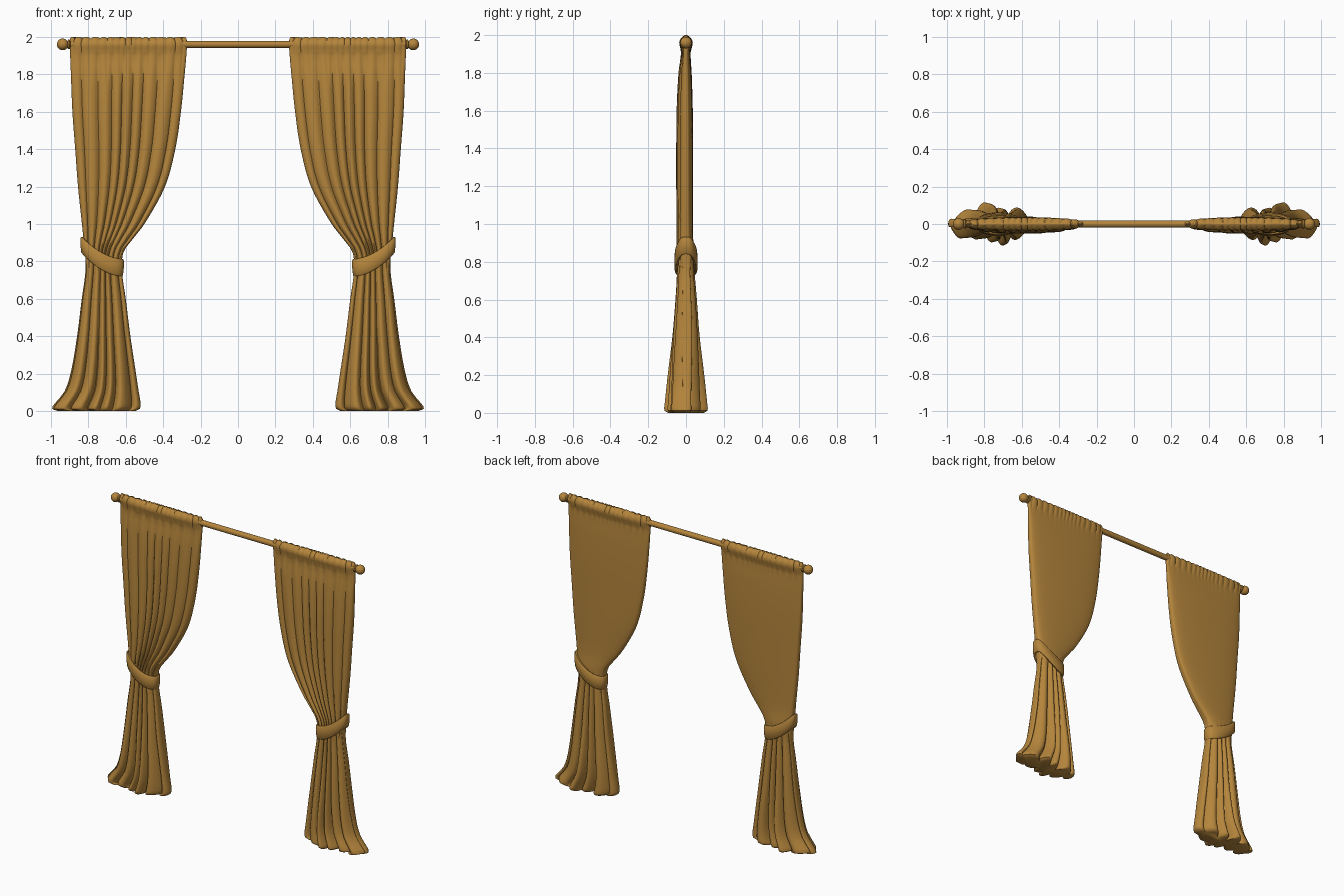
import bpy, bmesh
from math import sin, cos, pi, copysign

cube = bpy.data.objects.get("Cube")
if cube:
    bpy.data.objects.remove(cube)

gold = bpy.data.materials.new("golden_fabric")
gold.use_nodes = True
COLOR = (0.46, 0.235, 0.045, 1)
gold.diffuse_color = COLOR
gold.node_tree.nodes["Principled BSDF"].inputs["Base Color"].default_value = COLOR

# Panel outline: height, inner x, outer x, front depth, back depth
PROFILE = [
    (0.0, .55, .96, .08, .08), (.012, .525, .993, .1, .1), (.04, .52, .98, .1, .1),
    (.1, .53, .93, .095, .095), (.2, .545, .895, .088, .088), (.4, .575, .86, .072, .072),
    (.6, .60, .835, .056, .058), (.75, .62, .815, .048, .046), (.85, .612, .818, .05, .045),
    (.92, .562, .826, .05, .038), (1.0, .50, .834, .05, .036), (1.2, .39, .855, .052, .037),
    (1.4, .335, .87, .052, .037), (1.6, .305, .885, .05, .036), (1.8, .285, .893, .04, .03),
    (1.9, .276, .897, .027, .024), (1.93, .274, .898, .03, .03), (1.96, .272, .9, .036, .036),
    (1.985, .274, .898, .026, .026), (2.0, .28, .893, .006, .006)]


def step(a, b, v):
    t = min(1, max(0, (v - a) / (b - a)))
    return t * t * (3 - 2 * t)


def slope(i, c):
    a, b = PROFILE[max(i - 1, 0)], PROFILE[min(i + 1, len(PROFILE) - 1)]
    return (b[c] - a[c]) / (b[0] - a[0])


def sample(z):
    """Smoothly interpolated outline at a height."""
    i = max(k for k in range(len(PROFILE) - 1) if PROFILE[k][0] <= z)
    p, q = PROFILE[i], PROFILE[i + 1]
    h = q[0] - p[0]
    t = (z - p[0]) / h
    s = t * t * (3 - 2 * t)
    return [p[c] * (1 - s) + q[c] * s + h * (slope(i, c) * t * (1 - t) ** 2
            - slope(i + 1, c) * t * t * (1 - t)) for c in range(1, 5)]


def pleat(u, count, phase=0):
    """Rounded ridges with sharp valleys: 0 in a valley, 1 on a ridge."""
    w = u + .05 * sin(5 * u + phase)
    return abs(sin(pi * (count * (w + 1) / 2 + phase))) ** .6


def finish(name, bm, angle=50):
    bmesh.ops.recalc_face_normals(bm, faces=bm.faces)
    mesh = bpy.data.meshes.new(name)
    bm.to_mesh(mesh)
    bm.free()
    obj = bpy.data.objects.new(name, mesh)
    mesh.materials.append(gold)
    bpy.context.collection.objects.link(obj)
    bpy.ops.object.select_all(action='DESELECT')
    obj.select_set(True)
    bpy.context.view_layer.objects.active = obj
    bpy.ops.object.shade_smooth_by_angle(angle=angle * pi / 180)
    return obj


def loft(name, rings, caps=True):
    bm = bmesh.new()
    rows = [[bm.verts.new(p) for p in ring] for ring in rings]
    pairs = list(zip(rows, rows[1:]))
    if not caps:
        pairs.append((rows[-1], rows[0]))
    for a, b in pairs:
        for i in range(len(a)):
            j = (i + 1) % len(a)
            bm.faces.new((a[i], a[j], b[j], b[i]))
    if caps:
        bm.faces.new(rows[0])
        bm.faces.new(rows[-1])
    return finish(name, bm)


def curtain_ring(z, side, n=300):
    xin, xout, front, back = sample(z)
    skirt = 1 - step(.74, .84, z)
    hem = 1 - step(0, .5, z)
    header = step(1.895, 1.915, z)
    gather = step(1.7, 1.9, z) * (1 - header)
    power = .55 + .4 * hem
    ring = []
    for k in range(n):
        t = 2 * pi * (k + .5) / n
        u, s = cos(t), sin(t)
        ruffle = pleat(u, 17)
        if s < 0:
            h = (1 - skirt) * pleat(u, 9) + skirt * pleat(u, 6, .3)
            depth, amount = front, .5 + .18 * hem - .25 * gather
        else:
            h = pleat(u, 5, .45)
            depth, amount = back, skirt * (.5 + .2 * hem)
        f = 1 - amount * (1 - h)
        f = f * (1 - header) + header * (.78 + .22 * ruffle)
        if s < 0:
            f -= .2 * gather * (1 - ruffle)
        y = copysign(abs(s) ** power, s) * depth * f
        y += .018 * hem * sin(6 * u) * (1 - u * u)
        x = (xin + xout) / 2 + u * (xout - xin) / 2
        zz = z - .012 * (1 - ruffle) * step(1.96, 2, z)
        ring.append((side * x, y, zz))
    return ring


def tie_ring(t, side):
    # Four-cornered rounded band section, rising toward the outer side
    u, s = cos(t), sin(t)
    zc = .80 + .06 * u + .026 * u * u
    section = [(-.008, -.043), (.002, -.046), (.008, -.038), (.01, 0),
               (.008, .038), (.002, .046), (-.008, .043)]
    ring = []
    for r, dz in section:
        x = .726 + (.106 + r) * u + .06 * dz * u
        y = (.052 + r) * copysign(abs(s) ** .7, s)
        ring.append((side * x, y, zc + dz))
    return ring


heights = [0, .005, .012, .025, .04] + [.07 + .035 * i for i in range(52)]
heights += [1.9 + .01 * i for i in range(9)] + [1.987, 1.993, 1.997, 2]

for label, side in (("left", 1), ("right", -1)):
    loft(label + "_curtain", [curtain_ring(z, side) for z in heights])
    loft(label + "_tieback", [tie_ring(2 * pi * k / 96, side) for k in range(96)], caps=False)

    # Finial: lathed collar and ball on the rod end
    outline = [(.895, .018), (.9, .025), (.908, .025), (.912, .018)]
    outline += [(.937 - .031 * cos(a), .031 * sin(a)) for a in
                [.65 + (pi - .7) * i / 14 for i in range(15)]]
    loft(label + "_finial", [[(side * x, r * cos(2 * pi * k / 32), 1.96 + r * sin(2 * pi * k / 32))
                              for k in range(32)] for x, r in outline])

# Rod
loft("curtain_rod", [[(x, .019 * cos(2 * pi * k / 24), 1.96 + .019 * sin(2 * pi * k / 24))
                      for k in range(24)] for x in (-.9, .9)])
